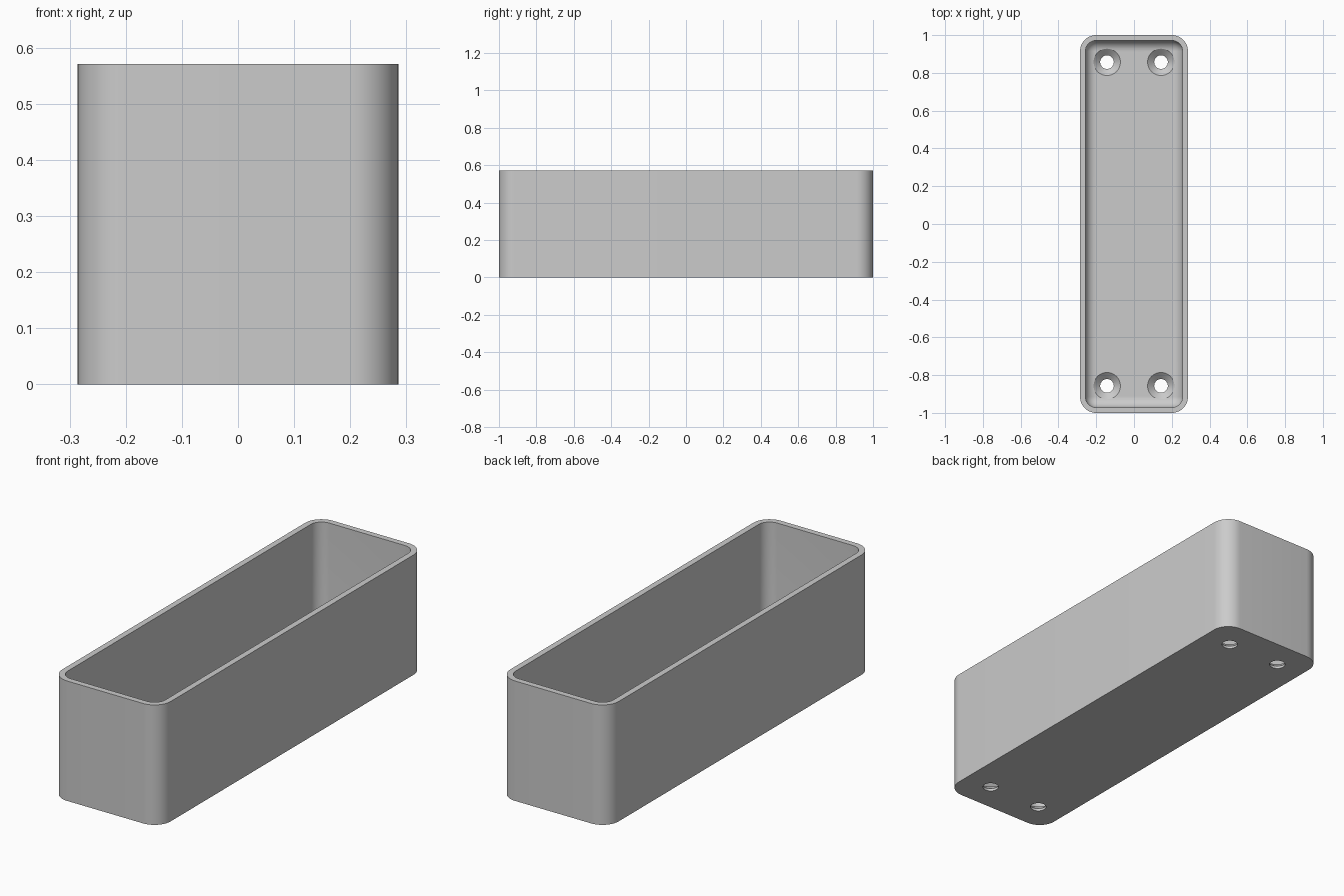
import bpy, bmesh, math

cube = bpy.data.objects.get("Cube")
if cube:
    bpy.data.objects.remove(cube, do_unlink=True)

HALF_X, HALF_Y, HEIGHT = 0.2857, 1.0, 0.5714
WALL, FLOOR = 0.0286, 0.043
CORNER = 0.0857
FILLET = CORNER - WALL
STEPS = 12

grey = bpy.data.materials.new("light grey")
grey.use_nodes = True
grey.diffuse_color = (0.6, 0.6, 0.6, 1)
grey.node_tree.nodes["Principled BSDF"].inputs["Base Color"].default_value = (0.6, 0.6, 0.6, 1)


def make_object(name, bm):
    bmesh.ops.recalc_face_normals(bm, faces=bm.faces)
    mesh = bpy.data.meshes.new(name)
    bm.to_mesh(mesh)
    bm.free()
    mesh.materials.append(grey)
    obj = bpy.data.objects.new(name, mesh)
    bpy.context.collection.objects.link(obj)
    return obj


def skin(bm, rings):
    """Join successive closed rings of points and cap both ends."""
    loops = [[bm.verts.new(p) for p in ring] for ring in rings]
    for a, b in zip(loops, loops[1:]):
        for i in range(len(a)):
            j = (i + 1) % len(a)
            bm.faces.new((a[i], a[j], b[j], b[i]))
    bm.faces.new(loops[0])
    bm.faces.new(loops[-1])


def rounded_ring(inset, z):
    """Rounded rectangle, moved inwards from the outer wall."""
    r = max(CORNER - inset, 0)
    cx, cy = HALF_X - CORNER, HALF_Y - CORNER
    points = []
    for quarter, (sx, sy) in enumerate([(1, 1), (-1, 1), (-1, -1), (1, -1)]):
        for i in range(STEPS + 1):
            a = (quarter + i / STEPS) * math.pi / 2
            points.append((sx * cx + r * math.cos(a), sy * cy + r * math.sin(a), z))
    return points


def circle(x, y, r, z, n=48):
    return [(x + r * math.cos(i * math.tau / n), y + r * math.sin(i * math.tau / n), z)
            for i in range(n)]


# Open tray: outer wall, rim, inner wall and filleted floor
rings = [rounded_ring(0, 0), rounded_ring(0, HEIGHT), rounded_ring(WALL, HEIGHT)]
for i in range(STEPS + 1):
    a = i / STEPS * math.pi / 2
    rings.append(rounded_ring(WALL + FILLET * (1 - math.cos(a)),
                              FLOOR + FILLET * (1 - math.sin(a))))
bm = bmesh.new()
skin(bm, rings)
bmesh.ops.remove_doubles(bm, verts=bm.verts, dist=0.0001)
tray = make_object("tray", bm)

# Four countersunk screw holes
bm = bmesh.new()
for x in (-0.143, 0.143):
    for y in (-0.857, 0.857):
        skin(bm, [circle(x, y, r, z) for r, z in
                  ((0.036, -0.05), (0.036, 0.012), (0.071, FLOOR), (0.071, FLOOR + 0.05))])
cutter = make_object("screw_hole_cutter", bm)
cutter.hide_render = True
cut = tray.modifiers.new("screw holes", 'BOOLEAN')
cut.operation = 'DIFFERENCE'
cut.solver = 'EXACT'
cut.object = cutter

# Apply the cut, drop the cutter and smooth the rounded surfaces
bpy.ops.object.select_all(action='DESELECT')
tray.select_set(True)
bpy.context.view_layer.objects.active = tray
bpy.ops.object.modifier_apply(modifier=cut.name)
bpy.data.objects.remove(cutter, do_unlink=True)
bpy.ops.object.shade_smooth_by_angle(angle=math.radians(30))
